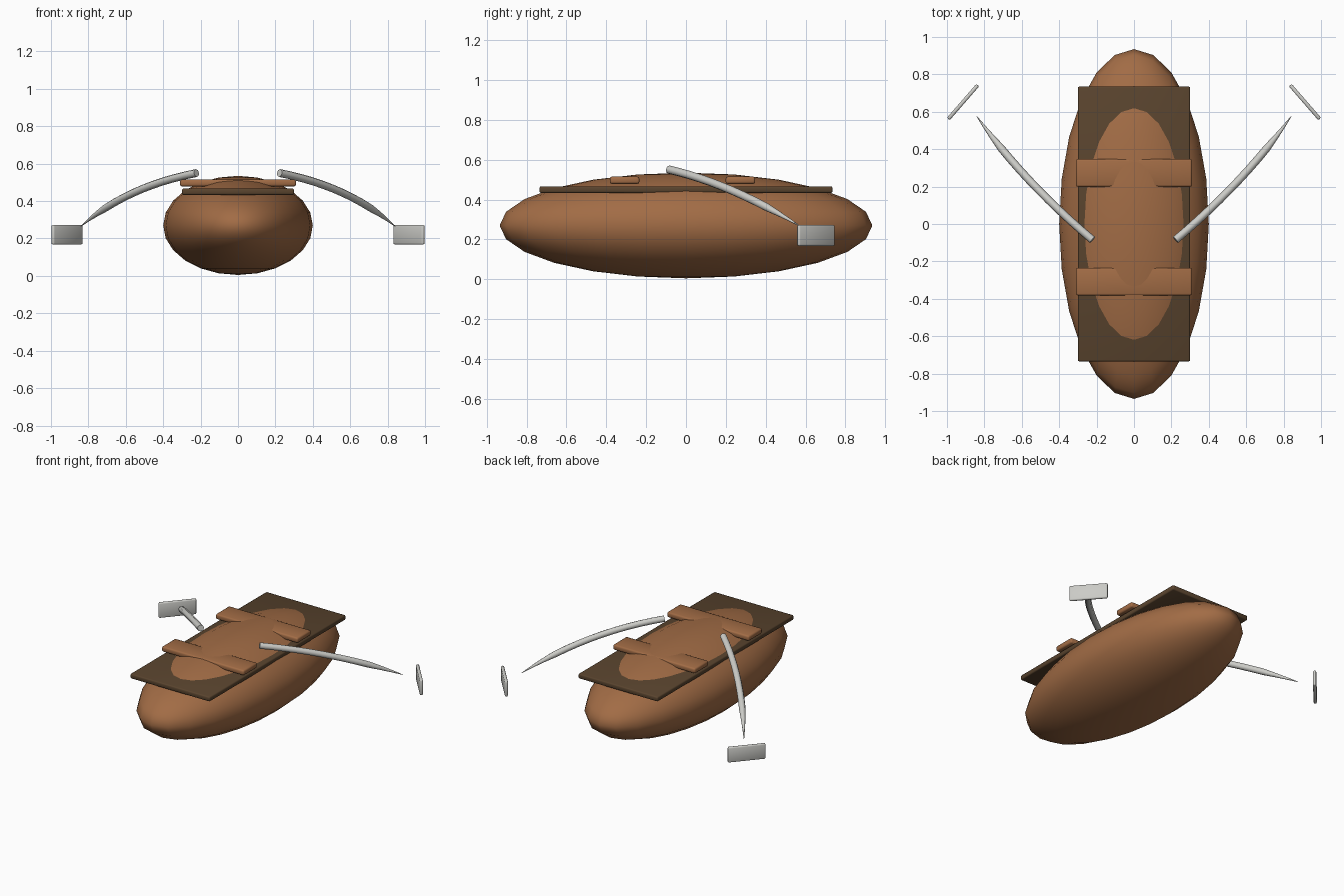
import bpy, math
from mathutils import Vector

if "Cube" in bpy.data.objects:
    bpy.data.objects.remove(bpy.data.objects["Cube"])


def material(name, rgb):
    m = bpy.data.materials.new(name)
    m.diffuse_color = (*rgb, 1)
    m.use_nodes = True
    m.node_tree.nodes["Principled BSDF"].inputs["Base Color"].default_value = m.diffuse_color
    return m


BROWN = material("warm wood", (0.36, 0.15, 0.06))
DARK = material("dark wood", (0.10, 0.057, 0.027))
GREY = material("pale grey", (0.60, 0.60, 0.57))


def finish(name, mat, smooth=True):
    ob = bpy.context.object
    ob.name = name
    ob.data.materials.append(mat)
    if smooth:
        bpy.ops.object.shade_smooth()
    return ob


def box(name, mat, loc, size, bevel, turn=0):
    bpy.ops.mesh.primitive_cube_add(size=1, location=loc, rotation=(0, 0, turn))
    ob = bpy.context.object
    ob.scale = size
    bpy.ops.object.transform_apply(location=False, rotation=False, scale=True)
    mod = ob.modifiers.new("rounded edges", "BEVEL")
    mod.width, mod.segments = bevel, 2
    return finish(name, mat)


# Rounded hull
bpy.ops.mesh.primitive_uv_sphere_add(segments=24, ring_count=12, radius=1,
                                     location=(0, 0, 0.27))
bpy.context.object.scale = (0.4, 0.935, 0.265)
finish("hull", BROWN)

# Flat deck and the two benches across it
box("deck", DARK, (0, 0, 0.45), (0.6, 1.47, 0.033), 0.008)
for name, y in (("front_bench", -0.308), ("back_bench", 0.273)):
    box(name, BROWN, (0, y, 0.497), (0.62, 0.148, 0.036), 0.01)

# Oars: a bowed tapered shaft and a separate blade on each side
start, end = Vector((0.222, -0.085, 0.55)), Vector((0.84, 0.575, 0.265))
bow = Vector((0.03, -0.01, 0.036))
for side, s in (("right", 1), ("left", -1)):
    curve = bpy.data.curves.new(side + "_oar_shaft", "CURVE")
    curve.dimensions = "3D"
    curve.bevel_depth, curve.bevel_resolution = 0.021, 2
    curve.use_fill_caps = True
    spline = curve.splines.new("POLY")
    steps = 12
    spline.points.add(steps)
    for i, p in enumerate(spline.points):
        t = i / steps
        v = start.lerp(end, t) + bow * (4 * t * (1 - t))
        p.co = (s * v.x, v.y, v.z, 1)
        p.radius = min(1, 0.08 + (1 - t) * 3.6)
    spline.use_smooth = True
    shaft = bpy.data.objects.new(side + "_oar_shaft", curve)
    bpy.context.collection.objects.link(shaft)
    curve.materials.append(GREY)
    box(side + "_oar_blade", GREY, (s * 0.914, 0.652, 0.22),
        (0.24, 0.02, 0.105), 0.008, -s * math.radians(49))
